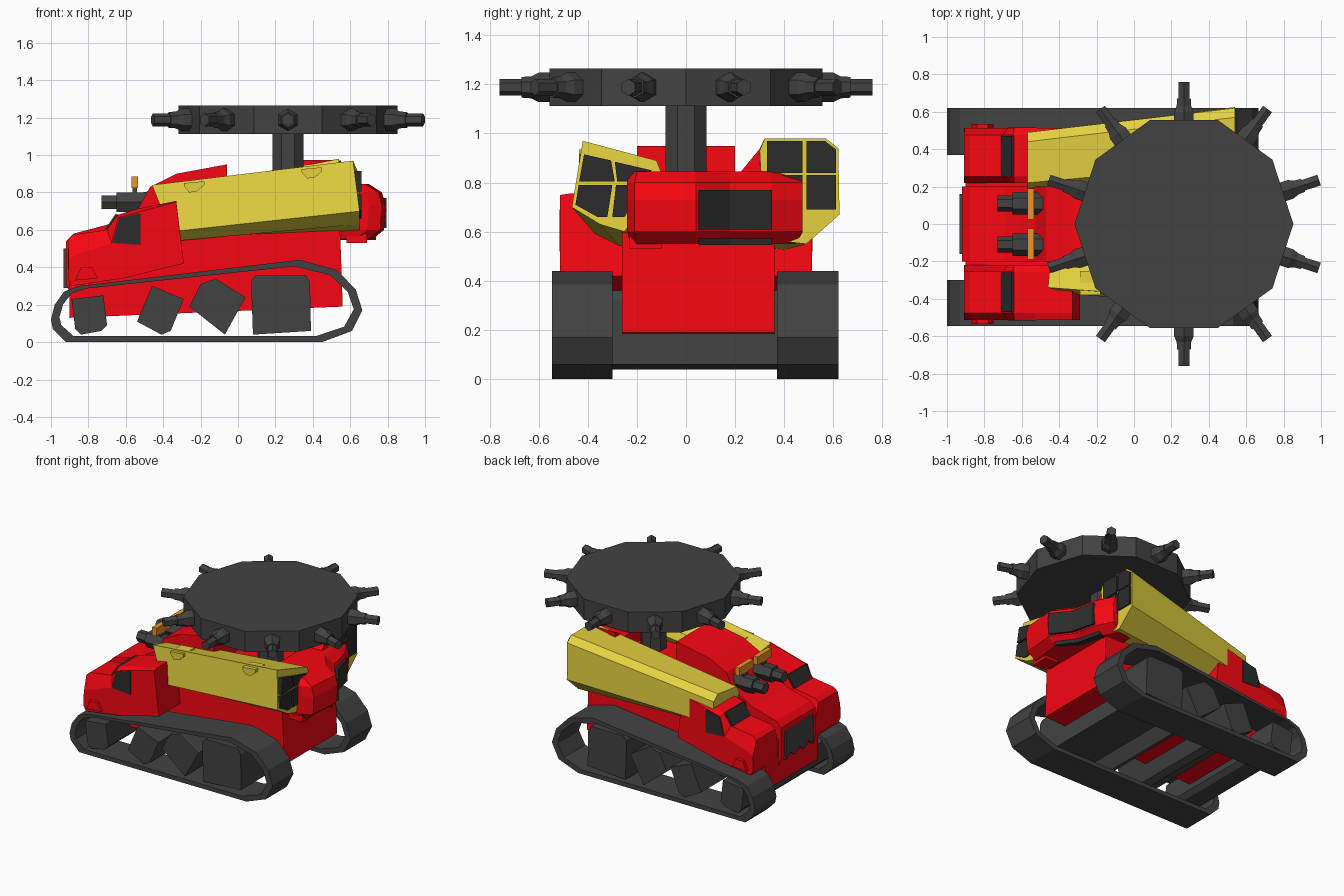
import bpy, bmesh, math
from mathutils import Vector

if "Cube" in bpy.data.objects:
    bpy.data.objects.remove(bpy.data.objects["Cube"])


def material(name, rgb):
    m = bpy.data.materials.new(name)
    m.diffuse_color = (*rgb, 1)
    m.use_nodes = True
    m.node_tree.nodes["Principled BSDF"].inputs["Base Color"].default_value = m.diffuse_color
    return m


RED = material("red_paint", (0.93, 0.002, 0.006))
YELLOW = material("yellow_paint", (0.78, 0.64, 0.05))
DARK = material("dark_metal", (0.055, 0.055, 0.055))
GLASS = material("dark_glass", (0.025, 0.025, 0.025))
ORANGE = material("orange_lamp", (0.85, 0.3, 0.02))


def loft(name, sections, mat, ring=False):
    """Skin a series of equal-length 3D loops; cap the ends unless it is a ring."""
    bm = bmesh.new()
    loops = [[bm.verts.new(p) for p in s] for s in sections]
    n = len(loops[0])
    pairs = list(zip(loops, loops[1:])) + ([(loops[-1], loops[0])] if ring else [])
    for a, b in pairs:
        for i in range(n):
            j = (i + 1) % n
            bm.faces.new((a[i], a[j], b[j], b[i]))
    if not ring:
        bm.faces.new(loops[0])
        bm.faces.new(loops[-1])
    bmesh.ops.recalc_face_normals(bm, faces=bm.faces)
    me = bpy.data.meshes.new(name)
    bm.to_mesh(me)
    bm.free()
    me.materials.append(mat)
    ob = bpy.data.objects.new(name, me)
    bpy.context.collection.objects.link(ob)
    return ob


def prism(name, xz, y0, y1, mat):
    return loft(name, [[(x, y, z) for x, z in xz] for y in (y0, y1)], mat)


def slab(name, yz, x0, x1, mat):
    return loft(name, [[(x, y, z) for y, z in yz] for x in (x0, x1)], mat)


def box(name, x, y, z, mat):
    return prism(name, [(x[0], z[0]), (x[1], z[0]), (x[1], z[1]), (x[0], z[1])], *y, mat)


def rod(name, start, direction, stations, sides, mat, turn=0):
    """Stepped polygonal rod: stations are (distance, radius)."""
    d = Vector(direction).normalized()
    side = Vector((0, 0, 1)) if abs(d.z) < 0.9 else Vector((1, 0, 0))
    other = d.cross(side)
    secs = []
    for t, r in stations:
        c = Vector(start) + d * t
        secs.append([c + r * (math.cos(a) * side + math.sin(a) * other)
                     for a in (turn + i * math.tau / sides for i in range(sides))])
    return loft(name, secs, mat)


# Crawler tracks
track = [(-1, .12), (-.98, .2), (-.93, .27), (-.85, .3), (.33, .44), (.53, .385), (.63, .28),
         (.665, .17), (.61, .06), (.45, 0), (-.92, 0), (-.99, .07)]
inner = [(-.17 + (x + .17) * .945, .21 + (z - .21) * .85) for x, z in track]
for side, (y0, y1) in {"front": (-.545, -.30), "back": (.37, .62)}.items():
    loft(side + "_track", [[(x, y, z) for x, z in pts] for pts, y in
                           ((track, y0), (track, y1), (inner, y1), (inner, y0))], DARK, ring=True)

# Blocky rollers reaching across both tracks
rollers = [
    [(-.89, .23), (-.72, .25), (-.70, .09), (-.73, .06), (-.84, .04), (-.87, .07)],
    [(-.54, .11), (-.46, .30), (-.41, .28), (-.29, .23), (-.36, .06), (-.41, .04)],
    [(-.26, .19), (-.20, .31), (-.12, .34), (.04, .24), (-.07, .04)],
    [(.07, .33), (.10, .36), (.36, .36), (.385, .32), (.39, .06), (.08, .04)]]
for i, prof in enumerate(rollers):
    prism(f"roller_{i + 1}", prof, -.52, .595, DARK)

# Hull
prism("hull", [(-.9, .13), (.56, .19), (.545, .62), (.5, .75), (-.1, .75), (-.35, .5), (-.9, .45)],
      -.26, .36, RED)

# Outer truck cabs, mirrored: low fenders at the sides, raised bonnet between
bonnet = [(-.89, .30), (-.91, .34), (-.91, .55), (-.88, .575), (-.70, .60), (-.645, .68),
          (-.53, .715), (-.33, .755), (-.29, .42), (-.62, .34)]
fender = [(-.89, .30), (-.91, .34), (-.905, .44), (-.88, .46), (-.675, .53), (-.64, .665),
          (-.53, .695), (-.33, .75), (-.29, .42), (-.62, .34)]
for s, side in ((-1, "front"), (1, "back")):
    loft(side + "_cab", [[(x, s * y, z) for x, z in prof] for y, prof in
                         ((.22, fender), (.255, bonnet), (.475, bonnet), (.512, fender))], RED)
    prism(side + "_cab_wheel_arches", [(-.87, .33), (-.84, .40), (-.78, .40), (-.75, .34)],
          s * .20, s * .535, RED)
    prism(side + "_cab_windscreen", [(-.712, .60), (-.655, .685), (-.64, .68), (-.69, .59)],
          s * .26, s * .47, GLASS)
    prism(side + "_cab_window", [(-.67, .53), (-.635, .665), (-.52, .69), (-.52, .52)],
          s * .49, s * .516, GLASS)

# Tall centre cab with toothed grille
prof = [(-.90, .26), (-.92, .32), (-.92, .54), (-.88, .58), (-.69, .63), (-.53, .72), (-.47, .83),
        (-.33, .90), (-.06, .95), (-.05, .5)]
loft("centre_cab", [[(x, y, z) for x, z in prof] for y in (-.2, .2)], RED)
teeth = [(-.16, .50), (.16, .50)] + [(.16 - .32 * i / 6, .33 if i % 2 else .29) for i in range(7)]
slab("toothed_grille", teeth, -.932, -.90, DARK)

# Twin guns and lamp bars
for s, side in ((-1, "front"), (1, "back")):
    rod(side + "_gun", (-.45, s * .11, .748), (-1, 0, 0),
        [(0, .06), (.2, .06), (.2, .042), (.28, .042)], 6, DARK, math.pi / 6)
    box(side + "_lamp_stand", (-.565, -.54), sorted((s * .08, s * .14)), (.77, .83), DARK)
    box(side + "_lamp", (-.57, -.535), sorted((s * .025, s * .19)), (.825, .885), ORANGE)

# Yellow side bodies
near0 = [(-.34, .84), (-.12, .79), (-.09, .73), (-.20, .54), (-.27, .54), (-.37, .59)]
near1 = [(-.42, .97), (-.12, .89), (-.10, .84), (-.25, .60), (-.35, .63), (-.465, .70)]
loft("front_yellow_body", [[(-.46 + (.84 - z) * .4, y, z) for y, z in near0],
                           [(.65 - max(0, z - .9) * .5, y, z) for y, z in near1]], YELLOW)
far0 = [(.22, .76), (.44, .79), (.49, .75), (.49, .58), (.38, .52), (.22, .52), (.19, .71)]
far1 = [(.32, .98), (.57, .98), (.62, .94), (.625, .67), (.49, .55), (.32, .57), (.30, .93)]
loft("back_yellow_body", [[(-.57, y, z) for y, z in far0],
                          [(.54, y, z) for y, z in far1]], YELLOW)

# Divided windows on the ends of the yellow bodies
panes = [("front", .66, [(-.415, .915), (-.305, .89), (-.29, .805), (-.435, .805)]),
         ("front", .66, [(-.29, .885), (-.14, .85), (-.17, .805), (-.28, .805)]),
         ("front", .66, [(-.437, .79), (-.30, .79), (-.32, .66), (-.36, .66), (-.45, .71)]),
         ("front", .66, [(-.285, .79), (-.18, .79), (-.25, .66), (-.30, .66)]),
         ("back", .55, [(.33, .97), (.475, .97), (.475, .84), (.33, .84)]),
         ("back", .55, [(.49, .97), (.565, .97), (.61, .935), (.61, .84), (.49, .84)]),
         ("back", .55, [(.33, .83), (.475, .83), (.475, .67), (.33, .67)]),
         ("back", .55, [(.49, .83), (.61, .83), (.61, .69), (.49, .69)])]
for i, (side, x, yz) in enumerate(panes):
    slab(f"{side}_body_pane_{i + 1}", yz, x - .05, x, GLASS)

# Small arches along the top edge of the front body
for i, (x, z) in enumerate(((-.24, .845), (.39, .92))):
    prism(f"body_arch_{i + 1}", [(x - .05, z - .01), (x - .02, z - .045), (x + .02, z - .04),
                                 (x + .06, z - .005), (x + .06, z + .015), (x - .05, z + .005)],
          -.355 - .055 * i - .025, -.25 - .08 * i, YELLOW)

# Rear cab lying on its side: bonnet, sloped windscreen, set-back roof
plan = [(.40, -.24), (.70, -.24), (.77, -.21), (.79, .04), (.685, .18), (.645, .35), (.58, .475),
        (.40, .475)]


def rear_ring(z, shift, grow=0):
    return [(x - (shift if x > .5 else 0), y * (1 - grow), z) for x, y in plan]


loft("rear_cab", [rear_ring(.55, .07, .06), rear_ring(.60, .01), rear_ring(.73, 0),
                  rear_ring(.80, .02), rear_ring(.845, .09, .05)], RED)
glass = [(.793, .05), (.695, .18), (.653, .35), (.60, .35), (.65, .17), (.75, .05)]
loft("rear_windscreen", [[(x, y, z) for x, y in glass] for z in (.61, .77)], GLASS)
loft("rear_under_window", [[(x - .055, y, z) for x, y in glass] for z in (.545, .575)], GLASS)
box("rear_bumper", (.58, .69), (-.23, -.10), (.53, .58), RED)
slab("rear_roof_wedge", [(.16, .70), (.22, .84), (.31, .95), (.36, .975), (.36, .70)], .33, .53, RED)

# Turret post, ten-sided disc and its ring of stubby guns
cx = .267
rod("turret_post", (cx, 0, .6), (0, 0, 1), [(0, .09), (.53, .09)], 8, DARK, math.pi / 8)
rod("turret_disc", (cx, 0, 1.112), (0, 0, 1), [(0, .585), (.153, .585)], 10, DARK)
for i in range(10):
    a = math.radians(18 + 36 * i)
    rod(f"turret_gun_{i + 1}", (cx, 0, 1.188), (math.cos(a), math.sin(a), 0),
        [(.5, .06), (.60, .06), (.63, .045), (.67, .042), (.67, .034), (.76, .034)], 6, DARK)
